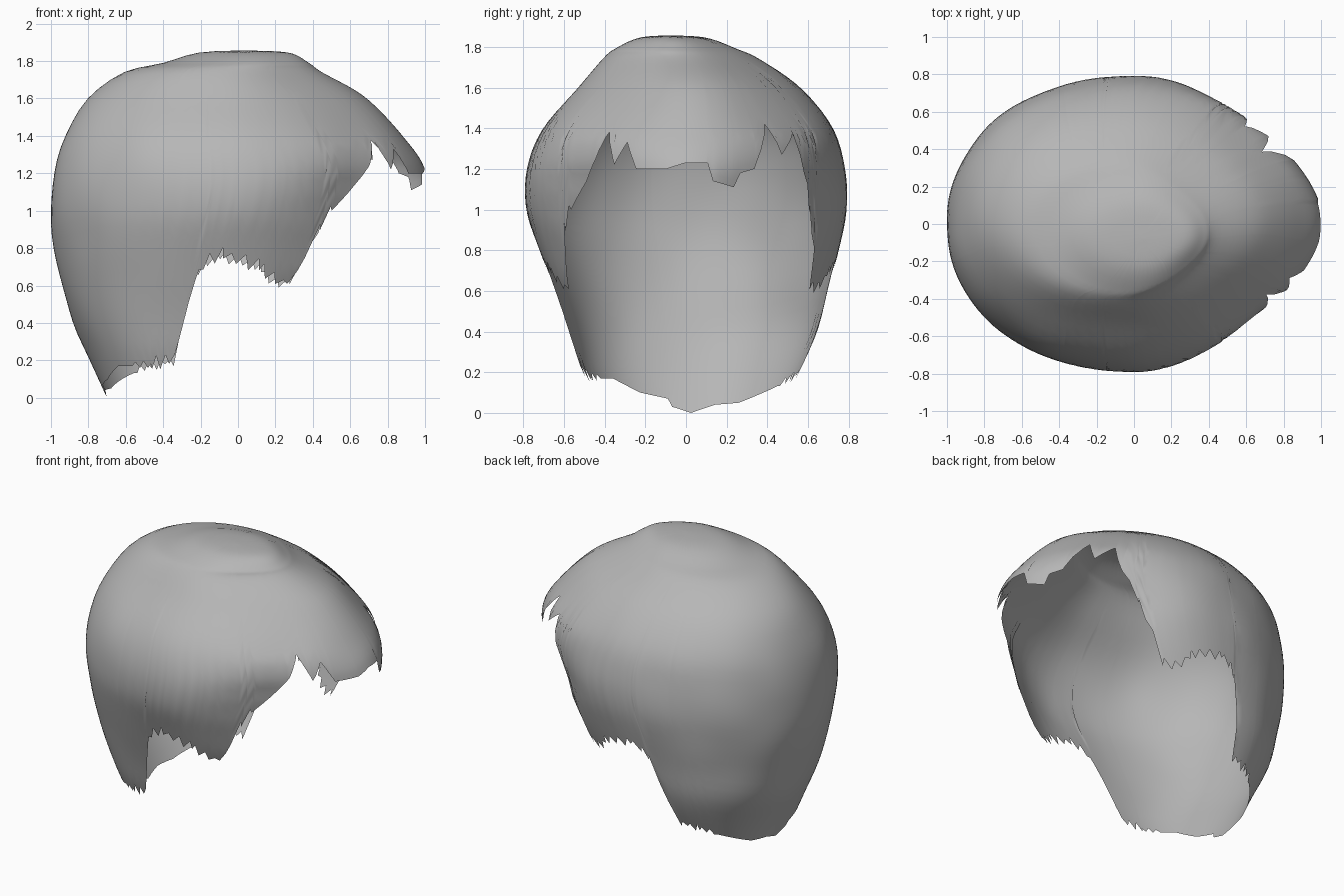
import bpy
import bmesh
import random
from math import sin, cos, radians
from mathutils import Vector, noise

random.seed(4)
cube = bpy.data.objects.get("Cube")
if cube:
    bpy.data.objects.remove(cube)

# Horizontal sections, crown to nape: height, back x, front x, right y, left y
SECTIONS = [
    (1.857, .03, .03, -.08, -.08),
    (1.845, -.21, .27, -.23, .1),
    (1.79, -.4, .38, -.35, .25),
    (1.74, -.61, .45, -.41, .36),
    (1.6, -.8, .69, -.53, .56),
    (1.4, -.92, .88, -.7, .72),
    (1.2, -.985, 1.01, -.785, .78),
    (1.0, -1.0, .97, -.785, .79),
    (.8, -.98, .85, -.72, .755),
    (.6, -.94, .7, -.65, .7),
    (.4, -.88, .5, -.58, .65),
    (.2, -.79, .3, -.51, .56),
    (0, -.7, .12, -.4, .45),
]

# Inward pinch of each temple, and of the back corners, by height
PINCH_RIGHT = [(0, 0), (.65, 0), (1.0, .12), (1.15, .13), (1.35, .05), (1.6, .07)]
PINCH_LEFT = [(0, 0), (.65, .02), (1.0, .1), (1.15, .08), (1.35, .03), (1.6, .06)]
PINCH_BACK = [(0, -.06), (.3, -.04), (.9, -.02)]

# Lower edge: angle from the front (right side negative) and height
NAPE_RIGHT = [(-180, 0), (-168, .03), (-166, .07), (-150, .1), (-135, .17)]
NAPE_LEFT = [(135, .1), (150, .05), (165, .04), (180, 0)]
SIDE = [(113, .17), (100, .2), (99, .33), (98.5, .5), (98, .65), (96, .72),
        (91, .76), (85, .74), (76, .69), (65, .6), (61, .63), (60, .78),
        (58, .9)]
FRINGE = [(-54, 1.0), (-45, 1.14), (-39, 1.25), (-34, 1.38), (-29, 1.22),
          (-24, 1.33), (-19, 1.2), (-7, 1.2), (0, 1.23), (8, 1.23), (10, 1.14),
          (18, 1.11), (21, 1.18), (27, 1.2), (34, 1.42), (40, 1.27),
          (47, 1.37), (52, 1.2), (57, 1.02)]
RIM = (NAPE_RIGHT + [(-a, z) for a, z in SIDE] + FRINGE
       + [(a, z) for a, z in reversed(SIDE)] + NAPE_LEFT)


def lookup(table, x):
    """Straight-line reading of a table of pairs."""
    for (a, va), (b, vb) in zip(table, table[1:]):
        if x <= b:
            return va + (vb - va) * max(0, x - a) / (b - a)
    return table[-1][1]


def section(u):
    """Smoothly blended section at fractional row u."""
    i = min(int(u), len(SECTIONS) - 2)
    t = u - i
    last = len(SECTIONS) - 1
    rows = [SECTIONS[max(0, min(last, i + k))] for k in (-1, 0, 1, 2)]
    return [b + t * (c - a) / 2 + t * t * (a - 2.5 * b + 2 * c - d / 2)
            + t ** 3 * (1.5 * (b - c) + (d - a) / 2)
            for a, b, c, d in zip(*rows)]


def row_at_height(z):
    lo, hi = 1.0, len(SECTIONS) - 1.0
    for _ in range(30):
        mid = (lo + hi) / 2
        if section(mid)[0] > z:
            lo = mid
        else:
            hi = mid
    return hi


def surface_point(u, angle):
    z, x0, x1, y0, y1 = section(u)
    a = radians(angle)
    if cos(a) < 0:
        table = PINCH_BACK
    else:
        table = PINCH_LEFT if a > 0 else PINCH_RIGHT
    r = 1 - lookup(table, z) * sin(2 * a) ** 2
    p = Vector(((x0 + x1) / 2 + (x1 - x0) / 2 * r * cos(a),
                (y0 + y1) / 2 + (y1 - y0) / 2 * r * sin(a), z))
    wave = noise.noise(p * 3) * .012 * min(1, u / 3)
    p.x *= 1 + wave
    p.y *= 1 + wave
    return p


# Columns run from the crown to the ragged edge
angles = sorted({a for a, _ in RIM} | {k * 2.5 for k in range(-72, 72)})
angles.remove(180)
ROWS = 36
bm = bmesh.new()
crown = bm.verts.new(surface_point(0, 0))
columns = []
for n, angle in enumerate(angles):
    z = lookup(RIM, angle)
    if 54 < abs(angle) < 125:
        z += random.uniform(.01, .05) * (1 if n % 2 else -.7)
    end = row_at_height(max(0, z))
    columns.append([bm.verts.new(surface_point(end * k / ROWS, angle))
                    for k in range(1, ROWS + 1)])
for left, right in zip(columns, columns[1:] + columns[:1]):
    bm.faces.new((crown, left[0], right[0]))
    for k in range(ROWS - 1):
        bm.faces.new((left[k], left[k + 1], right[k + 1], right[k]))
bmesh.ops.recalc_face_normals(bm, faces=bm.faces[:])
if sum(f.normal.z for f in crown.link_faces) < 0:
    bmesh.ops.reverse_faces(bm, faces=bm.faces[:])

mesh = bpy.data.meshes.new("hair_shell")
bm.to_mesh(mesh)
bm.free()
hair = bpy.data.objects.new("hair_shell", mesh)
bpy.context.collection.objects.link(hair)

# Plain grey
grey = bpy.data.materials.new("hair_grey")
grey.use_nodes = True
colour = (.47, .47, .47, 1)
grey.diffuse_color = colour
grey.node_tree.nodes["Principled BSDF"].inputs["Base Color"].default_value = colour
mesh.materials.append(grey)

bpy.context.view_layer.objects.active = hair
hair.select_set(True)
bpy.ops.object.shade_smooth_by_angle(angle=radians(60))
